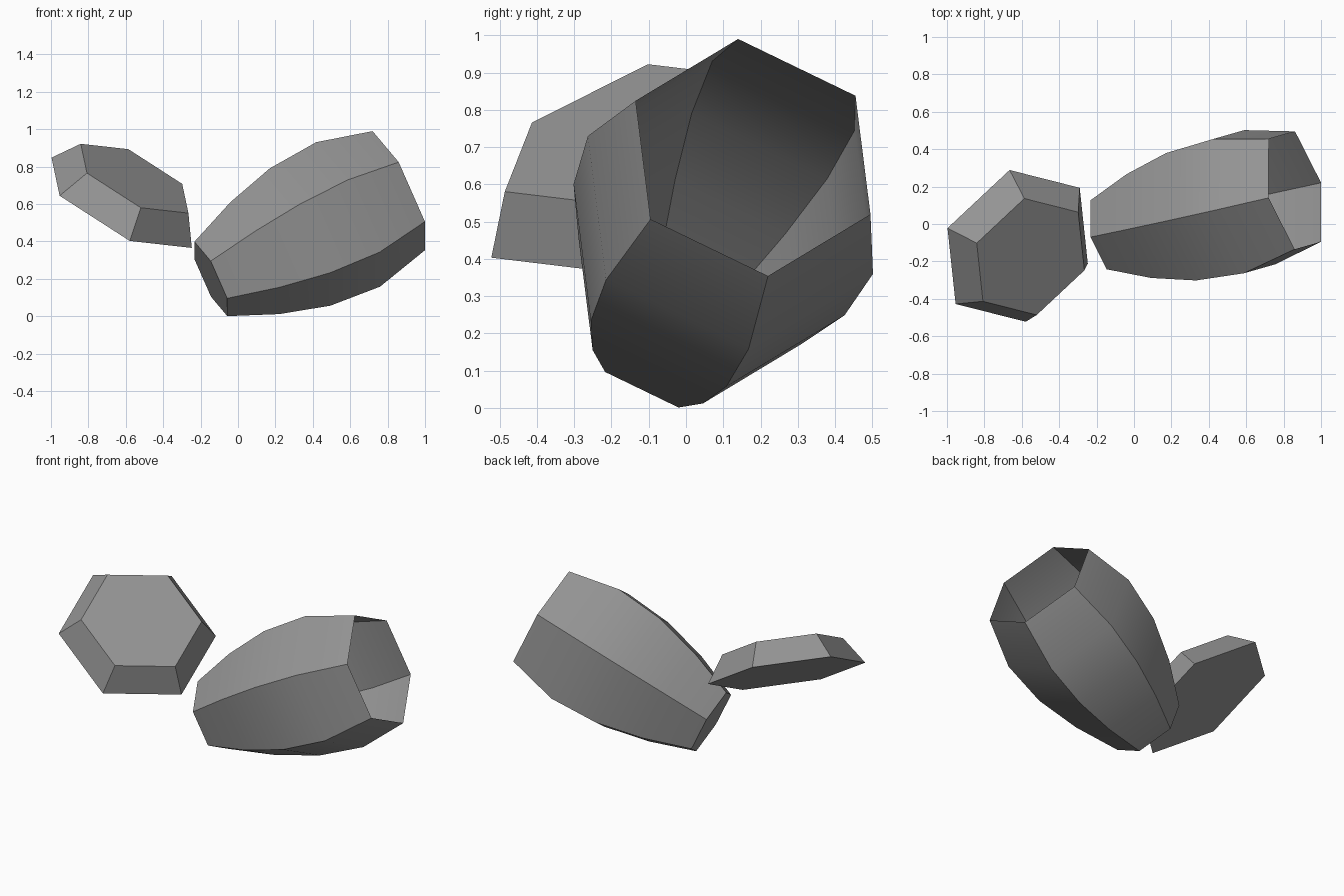
import bpy, bmesh, math
from mathutils import Vector

if "Cube" in bpy.data.objects:
    bpy.data.objects.remove(bpy.data.objects["Cube"])

grey = bpy.data.materials.new("stone_grey")
grey.diffuse_color = (0.3, 0.3, 0.3, 1)
grey.use_nodes = True
grey.node_tree.nodes["Principled BSDF"].inputs["Base Color"].default_value = grey.diffuse_color


def hex_loft(name, start, end, corner, profile, cap_end):
    """Six-sided shell along start-end; profile holds (fraction, radius)."""
    start, end = Vector(start), Vector(end)
    axis = (end - start).normalized()
    u = Vector(corner)
    u = (u - axis * u.dot(axis)).normalized()
    v = axis.cross(u)
    bm = bmesh.new()
    rings = []
    for t, r in profile:
        c = start.lerp(end, t)
        angles = [i * math.pi / 3 for i in range(6)]
        rings.append([bm.verts.new(c + r * (u * math.cos(a) + v * math.sin(a)))
                      for a in angles])
    for lo, hi in zip(rings, rings[1:]):
        for i in range(6):
            j = (i + 1) % 6
            bm.faces.new((lo[i], lo[j], hi[j], hi[i]))
    bm.faces.new(rings[0][::-1])
    if cap_end:
        bm.faces.new(rings[-1])
    mesh = bpy.data.meshes.new(name)
    bm.to_mesh(mesh)
    bm.free()
    mesh.materials.append(grey)
    obj = bpy.data.objects.new(name, mesh)
    bpy.context.collection.objects.link(obj)
    return obj


# Open, tilted pot with a bulging side profile
pot = hex_loft("pot", (-0.145, -0.045, 0.20), (0.86, 0.18, 0.672),
               (-0.28, -0.08, 0.635),
               [(0, 0.219), (0.235, 0.329), (0.475, 0.404),
                (0.73, 0.425), (1, 0.35)], False)
bpy.context.view_layer.objects.active = pot
pot.select_set(True)
bpy.ops.object.shade_smooth_by_angle(angle=math.radians(30))

# Solid tapered lid
hex_loft("lid", (-0.622, -0.117, 0.607), (-0.553, -0.175, 0.737),
         (-0.58, 0.15, 0.36), [(0, 0.456), (1, 0.35)], True)
